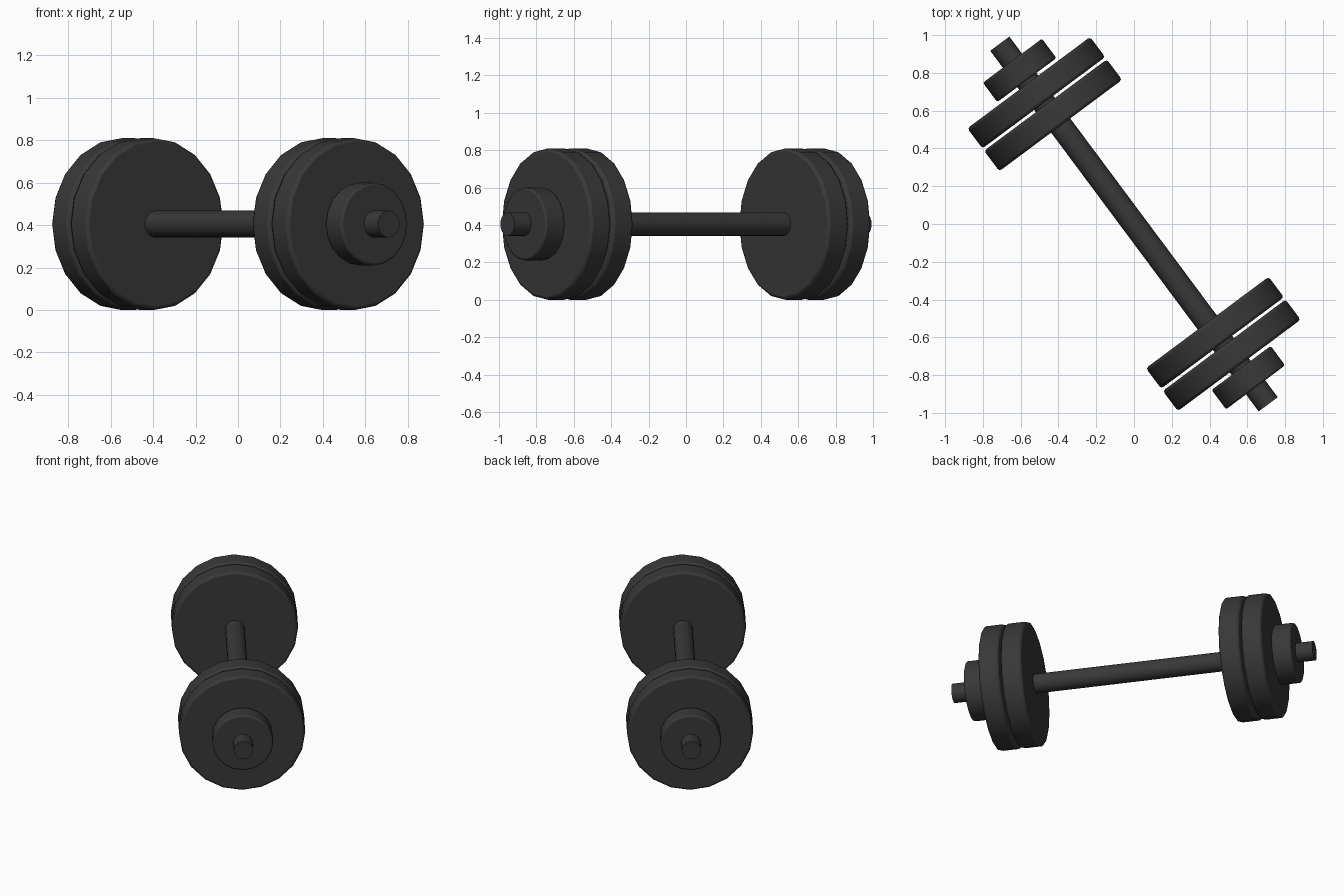
import bpy
import math
from mathutils import Matrix, Vector

cube = bpy.data.objects.get("Cube")
if cube:
    bpy.data.objects.remove(cube, do_unlink=True)

# Single dark iron colour
iron = bpy.data.materials.new("dark iron")
iron.use_nodes = True
COLOUR = (0.04, 0.04, 0.04, 1)
iron.diffuse_color = COLOUR
iron.node_tree.nodes["Principled BSDF"].inputs["Base Color"].default_value = COLOUR

# Bar axis lies level, turned diagonally; local y of each disc points up
AXIS = Vector((0.597, -0.802, 0)).normalized()
UP = Vector((0, 0, 1))
SIDE = UP.cross(AXIS)
HEIGHT = 0.405


def cylinder(name, radius, start, end, sides, bevel):
    """Cylinder along the bar axis between two distances from the centre."""
    bpy.ops.mesh.primitive_cylinder_add(vertices=sides, radius=radius, depth=end - start)
    obj = bpy.context.object
    obj.name = name
    turn = Matrix((SIDE, UP, AXIS)).transposed().to_4x4()
    centre = AXIS * (start + end) / 2 + UP * HEIGHT
    obj.matrix_world = Matrix.Translation(centre) @ turn
    obj.data.materials.append(iron)
    if bevel:
        mod = obj.modifiers.new("rounded rim", "BEVEL")
        mod.width = bevel
        mod.segments = 2
        mod.limit_method = "ANGLE"
        mod.angle_limit = math.radians(50)
    bpy.ops.object.shade_smooth_by_angle(angle=math.radians(35))
    return obj


# Bar through everything
cylinder("bar", 0.063, -1.19, 1.19, 20, 0)

# Two plates and a collar on each end
PARTS = (("inner_plate", 0.405, 0.65, 0.785, 0.015),
         ("outer_plate", 0.405, 0.80, 0.933, 0.015),
         ("collar", 0.195, 0.95, 1.078, 0.01))
for name, radius, near, far, bevel in PARTS:
    cylinder("front_" + name, radius, near, far, 20, bevel)
    cylinder("back_" + name, radius, -far, -near, 20, bevel)
